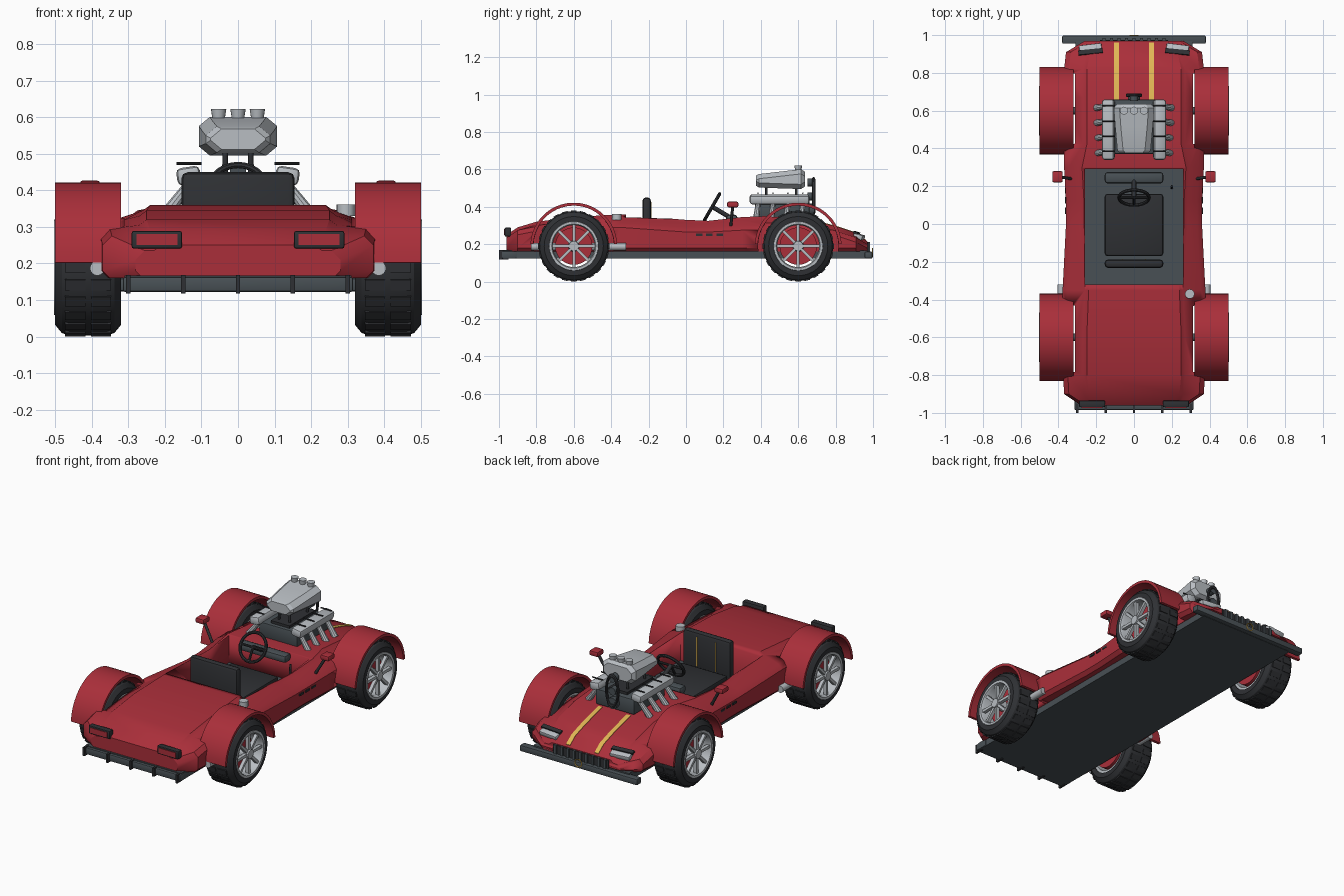
import bpy, bmesh, math
from mathutils import Vector, Matrix, Euler

if "Cube" in bpy.data.objects:
    bpy.data.objects.remove(bpy.data.objects["Cube"])

def mat(name, *c):
    m = bpy.data.materials.new(name)
    m.diffuse_color = (*c, 1)
    m.use_nodes = True
    m.node_tree.nodes["Principled BSDF"].inputs["Base Color"].default_value = m.diffuse_color
    return m

RED = mat("red_paint", .40, .028, .042)
DARK = mat("black_rubber", .028, .03, .034)
GREY = mat("dark_metal", .065, .08, .09)
SILVER = mat("silver", .48, .51, .54)
GOLD = mat("gold", .75, .47, .09)

def finish(name, bm, m, smooth=True):
    bmesh.ops.recalc_face_normals(bm, faces=bm.faces)
    me = bpy.data.meshes.new(name)
    bm.to_mesh(me); bm.free()
    o = bpy.data.objects.new(name, me)
    bpy.context.collection.objects.link(o)
    if m: me.materials.append(m)
    bpy.ops.object.select_all(action='DESELECT')
    o.select_set(True)
    bpy.context.view_layer.objects.active = o
    if smooth: bpy.ops.object.shade_smooth_by_angle(angle=math.radians(32))
    return o

def add_box(bm, c, s, rot=(0, 0, 0), bev=0):
    mx = Matrix.Translation(c) @ Euler(rot).to_matrix().to_4x4() @ Matrix.Diagonal((*s, 1))
    vs = bmesh.ops.create_cube(bm, size=1, matrix=mx)['verts']
    if bev:
        es = list({e for v in vs for e in v.link_edges})
        bmesh.ops.bevel(bm, geom=es, offset=bev, segments=2, profile=.5, affect='EDGES')

def box(name, c, s, m, rot=(0, 0, 0), bev=0):
    bm = bmesh.new(); add_box(bm, c, s, rot, bev)
    return finish(name, bm, m)

def add_tube(bm, a, b, r, r2=None, n=12):
    a, b = Vector(a), Vector(b)
    d = b - a
    mx = Matrix.Translation((a + b) / 2) @ d.to_track_quat('Z', 'Y').to_matrix().to_4x4()
    bmesh.ops.create_cone(bm, cap_ends=True, segments=n, radius1=r, radius2=r2 or r, depth=d.length, matrix=mx)

def tube(name, a, b, r, m, r2=None, n=12):
    bm = bmesh.new(); add_tube(bm, a, b, r, r2, n)
    return finish(name, bm, m)

def loft(name, rings, m, closed=False):
    """Skin a list of equal-length point rings."""
    bm = bmesh.new()
    vr = [[bm.verts.new(p) for p in r] for r in rings]
    n = len(vr[0])
    for a, b in zip(vr, vr[1:] + (vr[:1] if closed else [])):
        for i in range(n):
            bm.faces.new((a[i], a[(i + 1) % n], b[(i + 1) % n], b[i]))
    if not closed:
        bm.faces.new(vr[0]); bm.faces.new(vr[-1])
    return finish(name, bm, m)

def lathe_x(name, c, prof, m, n=36, a0=0, a1=2 * math.pi):
    """Revolve an (x, radius) loop about the x axis through c."""
    full = a1 - a0 > 6.28
    angs = [a0 + (a1 - a0) * i / (n if full else n - 1) for i in range(n)]
    return loft(name, [[(c[0] + x, c[1] + r * math.cos(t), c[2] + r * math.sin(t)) for x, r in prof]
                       for t in angs], m, full)

def ring(name, c, R, r, m, rot=(0, 0, 0), scale=(1, 1, 1), n=28):
    mx = Matrix.Translation(c) @ Euler(rot).to_matrix().to_4x4() @ Matrix.Diagonal((*scale, 1))
    pts = []
    for i in range(n):
        t = 2 * math.pi * i / n
        pts.append([mx @ Vector(((R + r * math.cos(u)) * math.cos(t), (R + r * math.cos(u)) * math.sin(t),
                    r * math.sin(u))) for u in [k * math.pi / 4 for k in range(8)]])
    return loft(name, pts, m, True)

# body shell: y, half width, shoulder z, deck half width, deck z
SECT = [(-.96, .28, .235, .21, .25), (-.90, .37, .275, .24, .29), (-.80, .375, .295, .25, .32),
        (-.60, .375, .31, .25, .345), (-.35, .378, .315, .24, .36), (0, .36, .29, .265, .33),
        (.12, .36, .29, .265, .325), (.30, .37, .30, .275, .345), (.42, .37, .30, .25, .35),
        (.67, .37, .29, .25, .33), (.82, .37, .265, .25, .29), (.91, .36, .235, .23, .26),
        (.97, .26, .20, .19, .215)]
rings = []
for y, w, zs, d, zt in SECT:
    h = [(w - .02, .16), (w, .18), (w, zs - .025), (w - .025, zs), (d + .02, zt - .015), (d, zt)]
    rings.append([(x, y, z) for x, z in h] + [(-x, y, z) for x, z in reversed(h)])
body = loft("body_shell", rings, RED)
cutters = [box("cockpit_cutter", (0, -.015, .35), (.52, .61, .42), None)]
for s in (-1, 1):
    for y in (-.6, .6):
        cutters.append(tube("wheel_cutter", (s * .312, y, .19), (s * .6, y, .19), .215, None, n=40))
for c in cutters:
    md = body.modifiers.new("cut", 'BOOLEAN')
    md.operation, md.object, md.solver = 'DIFFERENCE', c, 'EXACT'
    bpy.context.view_layer.objects.active = body
    bpy.ops.object.modifier_apply(modifier=md.name)
    bpy.data.objects.remove(c)

# chassis and cockpit
box("chassis_plate", (0, 0, .145), (.62, 1.94, .045), GREY)
box("cockpit_floor", (0, -.015, .174), (.52, .61, .02), GREY)
box("seat_cushion", (0, -.005, .225), (.31, .33, .08), DARK, bev=.015)
box("seat_back", (0, -.21, .32), (.31, .045, .26), DARK, bev=.018)
for s in (-1, 1):
    box("seat_piping", (s * .06, -.186, .34), (.005, .004, .17), GOLD)
box("dashboard", (0, .245, .335), (.31, .06, .045), GREY, bev=.015)
tube("steering_column", (0, .14, .40), (0, .25, .335), .012, DARK)
tilt = math.radians(60)
ring("steering_wheel", (0, .14, .40), .08, .009, DARK, rot=(tilt, 0, 0))
bm = bmesh.new()
for a in (0, 180, 270):
    v = Euler((tilt, 0, 0)).to_matrix() @ Vector((math.cos(math.radians(a)), math.sin(math.radians(a)), 0))
    add_tube(bm, (0, .14, .40), Vector((0, .14, .40)) + v * .08, .007, n=8)
finish("steering_spokes", bm, DARK)
tube("gear_lever", (.2, .19, .18), (.2, .2, .33), .006, DARK)

# wheels and fenders
TIRE = [(-.09, .13), (-.09, .158), (-.072, .18), (-.05, .187), (.05, .187), (.072, .18), (.09, .158), (.09, .13)]
for s in (-1, 1):
    for y, end in ((-.6, "rear"), (.6, "front")):
        c = Vector((s * .41, y, .19))
        lathe_x(end + "_tire", c, TIRE, DARK)
        bm = bmesh.new()
        for i in range(24):
            t = 2 * math.pi * i / 24
            for k in (-1, 1):
                add_box(bm, c + Vector((k * .035, math.cos(t) * .184, math.sin(t) * .184)), (.055, .03, .012),
                        (t - math.pi / 2, 0, 0))
        finish(end + "_tread", bm, DARK)
        lathe_x(end + "_rim", c, [(s * x, r) for x, r in
                ((-.085, .115), (-.085, .134), (.085, .134), (.093, .13), (.093, .118), (.08, .112))], SILVER)
        tube(end + "_brake_drum", c - Vector((s * .09, 0, 0)), c + Vector((s * .03, 0, 0)), .10, RED, n=28)
        bm = bmesh.new()
        for i in range(8):
            t = math.pi * i / 4
            add_box(bm, c + Vector((s * .075, math.cos(t) * .07, math.sin(t) * .07)), (.02, .1, .016), (t, 0, 0))
        add_tube(bm, c, c + Vector((s * .093, 0, 0)), .032, .026, 20)
        finish(end + "_spokes", bm, SILVER)
        tube(end + "_axle", (0, y, .19), c, .02, GREY)
        lathe_x(end + "_fender", c, [(-.09, .216), (-.09, .232), (.09, .232), (.09, .216)], RED, 26,
                math.radians(3), math.radians(177))
    # side details
    tube("exhaust_pipe", (s * .385, -.83, .187), (s * .385, -.32, .187), .02, SILVER, n=16)
    box("mirror_head", (s * .405, .25, .412), (.055, .06, .03), RED, bev=.008)
    tube("mirror_stalk", (s * .395, .25, .405), (s * .335, .24, .30), .008, DARK)
    for i in range(3):
        box("side_vent", (s * .361, .07 + i * .055, .25), (.01, .035, .012), DARK)
    # tail lights
    box("tail_light_frame", (s * .222, -.952, .265), (.138, .035, .048), DARK, bev=.006)
    box("tail_light_lens", (s * .222, -.968, .265), (.112, .01, .03), RED)
    # headlights
    box("headlight", (s * .23, .925, .24), (.12, .05, .028), SILVER, (-.3, 0, -s * .12), .006)
    box("headlight_lid", (s * .23, .912, .26), (.13, .025, .012), DARK, (-.3, 0, -s * .1))
    # hood stripes
    loft("hood_stripe", [[(s * .092 + dx, y, z + dz) for dx, dz in ((-.013, -.005), (.013, -.005), (.013, .003), (-.013, .003))]
         for y, z in ((.66, .331), (.67, .33), (.82, .29), (.91, .26), (.96, .2225))], GOLD)
tube("fuel_cap", (.295, -.37, .33), (.295, -.37, .362), .025, SILVER, n=20)

# nose and tail trim
box("front_bumper", (0, .976, .142), (.76, .042, .036), GREY, bev=.006)
box("grille_back", (0, .965, .185), (.36, .02, .05), DARK)
for i in range(9):
    box("grille_slat", (-.16 + i * .04, .975, .187), (.016, .018, .052), GREY)
ring("badge_ring", (0, .997, .155), .022, .003, GOLD, rot=(math.pi / 2, 0, 0))
box("rear_diffuser", (0, -.945, .143), (.63, .08, .04), GREY, bev=.006)
for i in range(5):
    box("diffuser_fin", (-.3 + i * .15, -.975, .143), (.012, .05, .05), DARK)

# engine
box("engine_block", (0, .515, .385), (.25, .29, .09), GREY, bev=.008)
box("intake_manifold", (0, .51, .43), (.12, .24, .03), DARK)
for s in (-1, 1):
    box("valve_cover", (s * .135, .50, .44), (.065, .32, .048), SILVER, (0, s * .15, 0), .014)
    for i in range(4):
        y = .385 + i * .08
        tube("header_pipe", (s * .135, y, .415), (s * .20, y - .01, .33), .013, SILVER, .018, 10)
        tube("spark_lead", (s * .10, y, .473), (s * .168, y, .473), .004, DARK, n=8)
    for y in (.43, .59):
        tube("scoop_post", (s * .035, y, .42), (s * .035, y, .52), .007, DARK)
loft("air_scoop", [[(sx * (w - cx), y, zc + sz * (hz - cz)) for sx, sz, cx, cz in
     ((1, -1, .03, 0), (1, -1, 0, .025), (1, 1, 0, .025), (1, 1, .03, 0),
      (-1, 1, .03, 0), (-1, 1, 0, .025), (-1, -1, 0, .025), (-1, -1, .03, 0))]
     for y, w, zc, hz in ((.375, .075, .54, .028), (.39, .088, .539, .036), (.52, .10, .544, .046),
                          (.615, .107, .548, .053), (.635, .09, .548, .04))], SILVER)
for i in (-1, 0, 1):
    tube("intake_trumpet", (i * .053, .60, .59), (i * .053, .60, .622), .016, SILVER, .021, 16)
for z, r in ((.385, .032), (.455, .022), (.53, .022)):
    tube("pulley", (0, .65, z), (0, .685, z), r, GREY, n=20)
ring("drive_belt", (0, .682, .458), .04, .006, DARK, rot=(math.pi / 2, 0, 0), scale=(.95, 2.2, 1.6))
